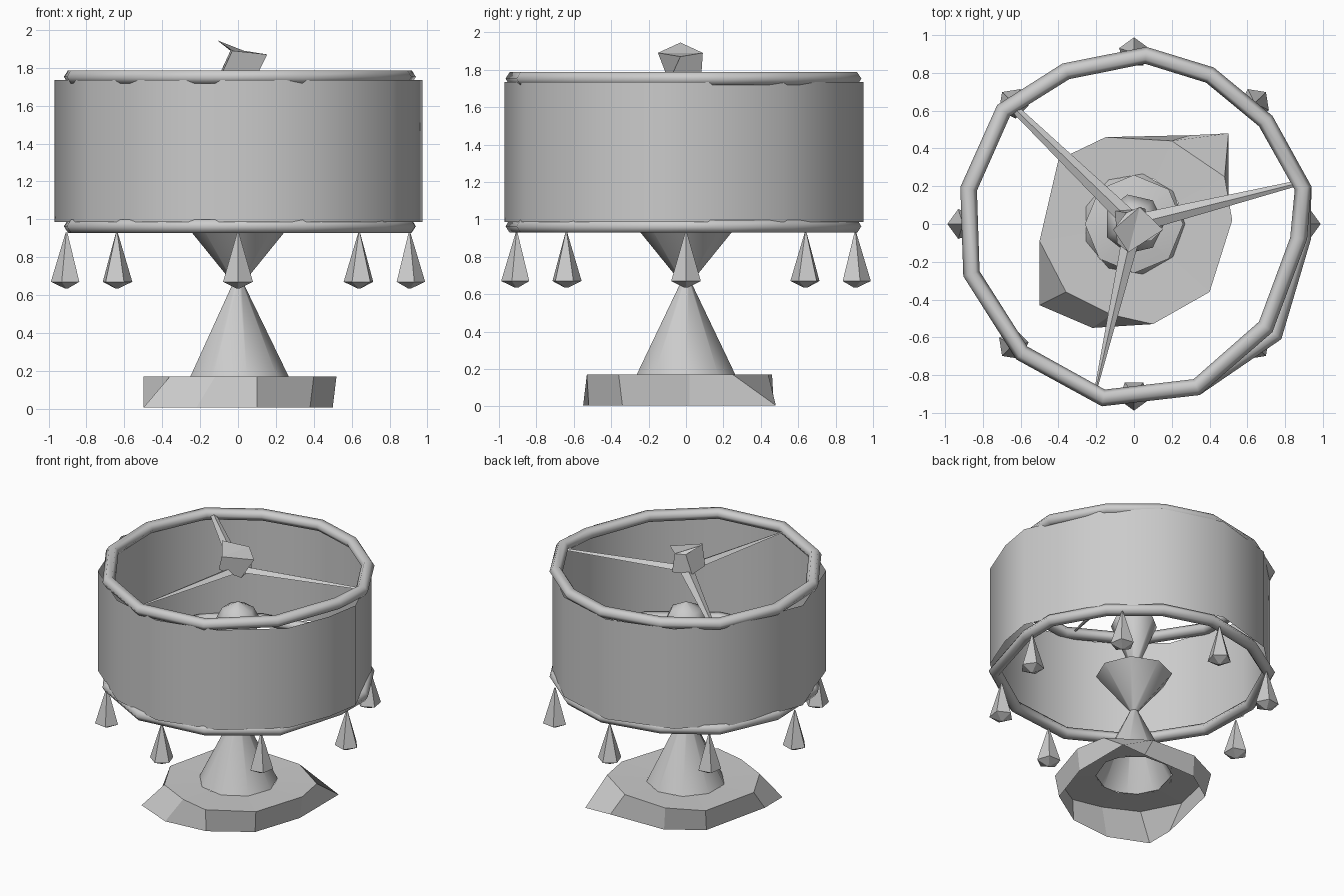
import bpy, bmesh
from math import sin, cos, radians, pi, tau
from mathutils import Vector

if "Cube" in bpy.data.objects:
    bpy.data.objects.remove(bpy.data.objects["Cube"])


def finish(name, verts, faces, smooth=None):
    me = bpy.data.meshes.new(name)
    me.from_pydata(verts, [], faces)
    bm = bmesh.new()
    bm.from_mesh(me)
    bmesh.ops.recalc_face_normals(bm, faces=bm.faces)
    bm.to_mesh(me)
    bm.free()
    ob = bpy.data.objects.new(name, me)
    bpy.context.collection.objects.link(ob)
    if smooth:
        bpy.ops.object.select_all(action='DESELECT')
        ob.select_set(True)
        bpy.context.view_layer.objects.active = ob
        bpy.ops.object.shade_smooth_by_angle(angle=radians(smooth))
    return ob


def loft(name, rings, cap_start=False, cap_end=False, closed=False, smooth=None):
    """Skin a list of equal-length rings of points."""
    n, m = len(rings[0]), len(rings)
    verts = [p for r in rings for p in r]
    faces = []
    for i in range(m if closed else m - 1):
        a, b = i * n, (i + 1) % m * n
        faces += [(a + j, a + (j + 1) % n, b + (j + 1) % n, b + j) for j in range(n)]
    if cap_start:
        faces.append(tuple(range(n)))
    if cap_end:
        faces.append(tuple(range((m - 1) * n, m * n)))
    return finish(name, verts, faces, smooth)


def circle(r, z, n, cx=0, cy=0, turn=0):
    return [(cx + r * cos(turn + tau * i / n), cy + r * sin(turn + tau * i / n), z)
            for i in range(n)]


# base: uneven hollow foot, open underneath
top = [(.20, .44), (-.15, .46), (-.40, .34), (-.50, -.09), (-.36, -.36),
       (-.12, -.48), (.10, -.53), (.40, -.36), (.52, .02), (.48, .25)]
bottom = [(.30, .47), (-.14, .46), (-.38, .30), (-.50, -.22), (-.50, -.43),
          (-.22, -.55), (.10, -.52), (.38, -.34), (.50, .02), (.50, .48)]
inner = [Vector(p).normalized() * .26 for p in top]
loft("base", [[(x, y, .005) for x, y in bottom],
              [(x, y, .17) for x, y in top],
              [(x, y, .165) for x, y in inner]])

# stem: cone up to a narrow waist, then a flaring cup closed on top
loft("lower_stem", [circle(.27, .165, 9), circle(.025, .67, 9)], smooth=50)
loft("upper_stem", [circle(.025, .66, 8), circle(.26, .95, 8), circle(.02, 1.0, 8)],
     cap_end=True, smooth=50)

# bulb inside the shade: narrow below, blunt on top
loft("bulb", [circle(.02, 1.0, 7), circle(.16, 1.35, 7), circle(.11, 1.45, 7),
              circle(.01, 1.5, 7)], True, True, smooth=50)

# shade wall: single thin sheet, slightly out of round (angle, radius)
wall = [(0, .975), (35, .91), (62, .93), (90, .95), (120, .94), (145, .93), (180, .97),
        (215, .953), (245, .95), (270, .97), (297, .965), (325, .985), (345, .965)]
loft("shade", [[(r * cos(radians(a)), r * sin(radians(a)), z) for a, r in wall]
               for z in (.985, 1.735)], smooth=60)

# shade rims: tube along a slightly irregular ring (angle, outer radius)
upper = [(12, .96), (38, .93), (63, .93), (86, .94), (114, .93), (139, .96), (168, .94),
         (197, .945), (229, .95), (260, .98), (291, .97), (322, .93), (355, .92)]
lower = [(a, {322: .99, 355: .94}.get(a, r)) for a, r in upper]
for name, path, z in (("lower_rim", lower, .963), ("upper_rim", upper, 1.752)):
    rings = []
    for a, r in path:
        a = radians(a)
        tube = [((r - .045 + .045 * cos(t)), z + .04 * sin(t))
                for t in (tau * k / 6 for k in range(6))]
        rings.append([(q * cos(a), q * sin(a), h) for q, h in tube])
    loft(name, rings, closed=True, smooth=70)

# three tapering spokes carrying the shade
for i, (a, length, tip) in enumerate(((14, .90, .014), (136, .87, .022), (257, .88, .008))):
    d = Vector((cos(radians(a)), sin(radians(a)), 0))
    s = Vector((-d.y, d.x, 0))
    up = Vector((0, 0, 1))
    rings = []
    for dist, w in ((0, .05), (length, tip)):
        c = d * dist + up * 1.75
        rings.append([c + s * w, c + up * w * .5, c - s * w, c - up * w * .5])
    loft(f"spoke_{i + 1}", rings, True, True)

# finial: lopsided faceted knob
finial = [(.09, -.09, 1.74), (.06, .08, 1.74), (-.1, .07, 1.76), (-.09, -.1, 1.76),
          (.155, -.03, 1.87), (.03, .09, 1.89), (-.04, .06, 1.89), (-.03, -.15, 1.89),
          (-.11, -.03, 1.945)]
finish("finial", finial,
       [(0, 1, 2, 3), (0, 1, 5, 4), (1, 2, 6, 5), (2, 3, 7, 6), (3, 0, 4, 7),
        (4, 5, 7), (5, 6, 7), (6, 7, 8), (5, 6, 8), (5, 7, 8)])

# eight hanging drops below the lower rim
for i in range(8):
    a = i * pi / 4
    x, y = .905 * cos(a), .905 * sin(a)
    loft(f"drop_{i + 1}", [circle(.005, .93, 5, x, y, a), circle(.083, .67, 5, x, y, a),
                           circle(.01, .635, 5, x, y, a)], True, True)
